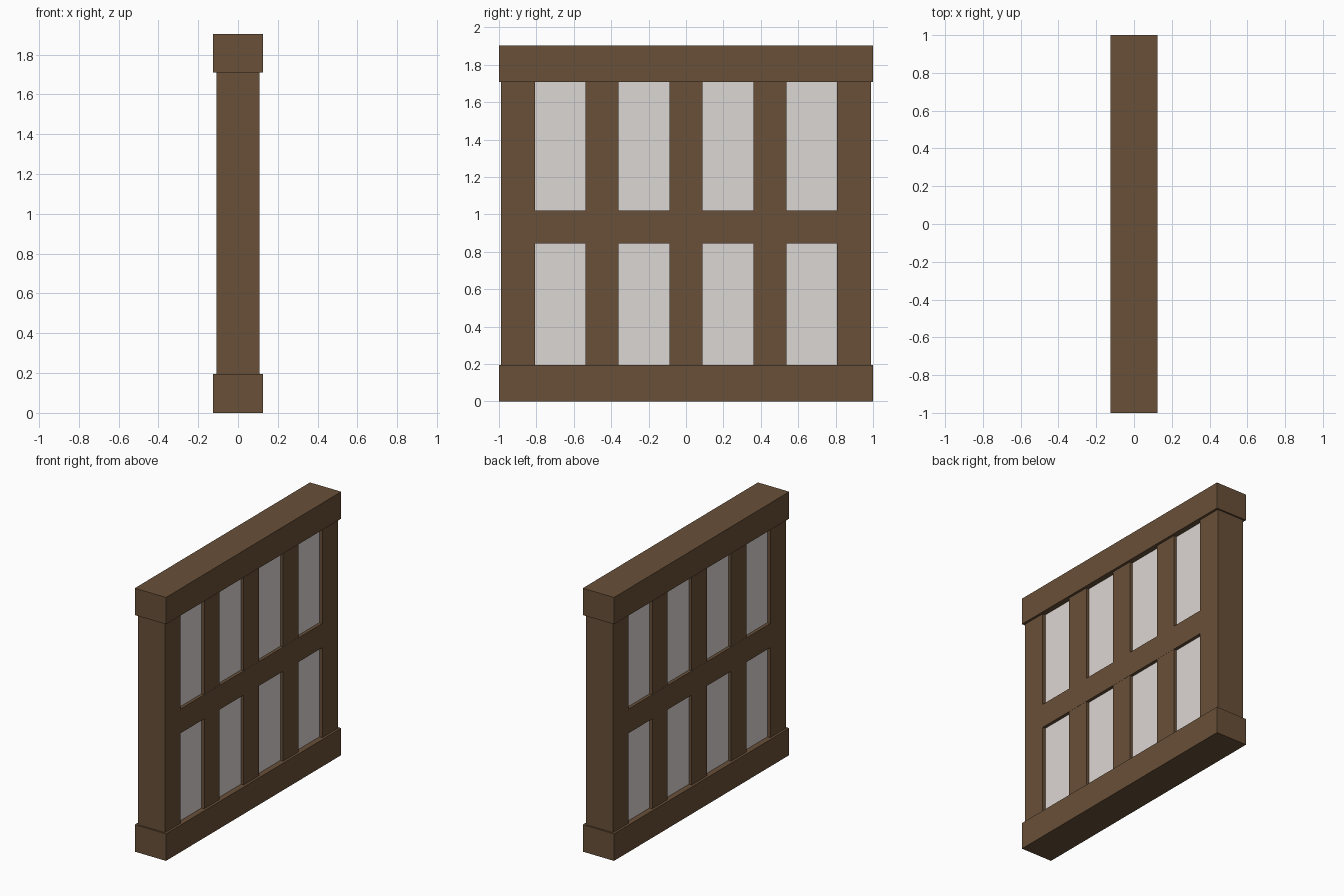
import bpy

if "Cube" in bpy.data.objects:
    bpy.data.objects.remove(bpy.data.objects["Cube"])


def material(name, rgb):
    m = bpy.data.materials.new(name)
    m.diffuse_color = (*rgb, 1)
    m.use_nodes = True
    m.node_tree.nodes["Principled BSDF"].inputs["Base Color"].default_value = m.diffuse_color
    return m


wood = material("brown_wood", (0.14, 0.08, 0.04))
pale = material("pale_pane", (0.72, 0.68, 0.66))


def box(name, half_x, y0, y1, z0, z1, mat):
    """Box centred on x = 0, given its y and z extents."""
    bpy.ops.mesh.primitive_cube_add(size=1, location=(0, (y0 + y1) / 2, (z0 + z1) / 2))
    ob = bpy.context.object
    ob.name = name
    ob.scale = (2 * half_x, y1 - y0, z1 - z0)
    bpy.ops.object.transform_apply(location=False, rotation=False, scale=True)
    ob.data.materials.append(mat)


BOTTOM, TOP = 0.195, 1.709        # inner edges of the heavy rails
MID_LOW, MID_HIGH = 0.845, 1.02   # middle rail

# Heavy top and bottom rails
box("bottom_rail", 0.125, -1, 1, 0, BOTTOM, wood)
box("top_rail", 0.125, -1, 1, TOP, 1.903, wood)

# End posts
for side, y in (("left", -0.898), ("right", 0.898)):
    box(f"end_post_{side}", 0.108, y - 0.09, y + 0.09, BOTTOM, TOP, wood)

# Middle rail between the end posts
box("middle_rail", 0.108, -0.808, 0.808, MID_LOW, MID_HIGH, wood)

# Inner posts and panes, in the lower and upper rows
for row, z0, z1 in (("lower", BOTTOM, MID_LOW), ("upper", MID_HIGH, TOP)):
    for i in range(3):
        y = (i - 1) * 0.45
        box(f"{row}_inner_post_{i + 1}", 0.107, y - 0.088, y + 0.088, z0, z1, wood)
    for i in range(4):
        y = (i - 1.5) * 0.449
        box(f"{row}_pane_{i + 1}", 0.085, y - 0.137, y + 0.137, z0, z1, pale)
